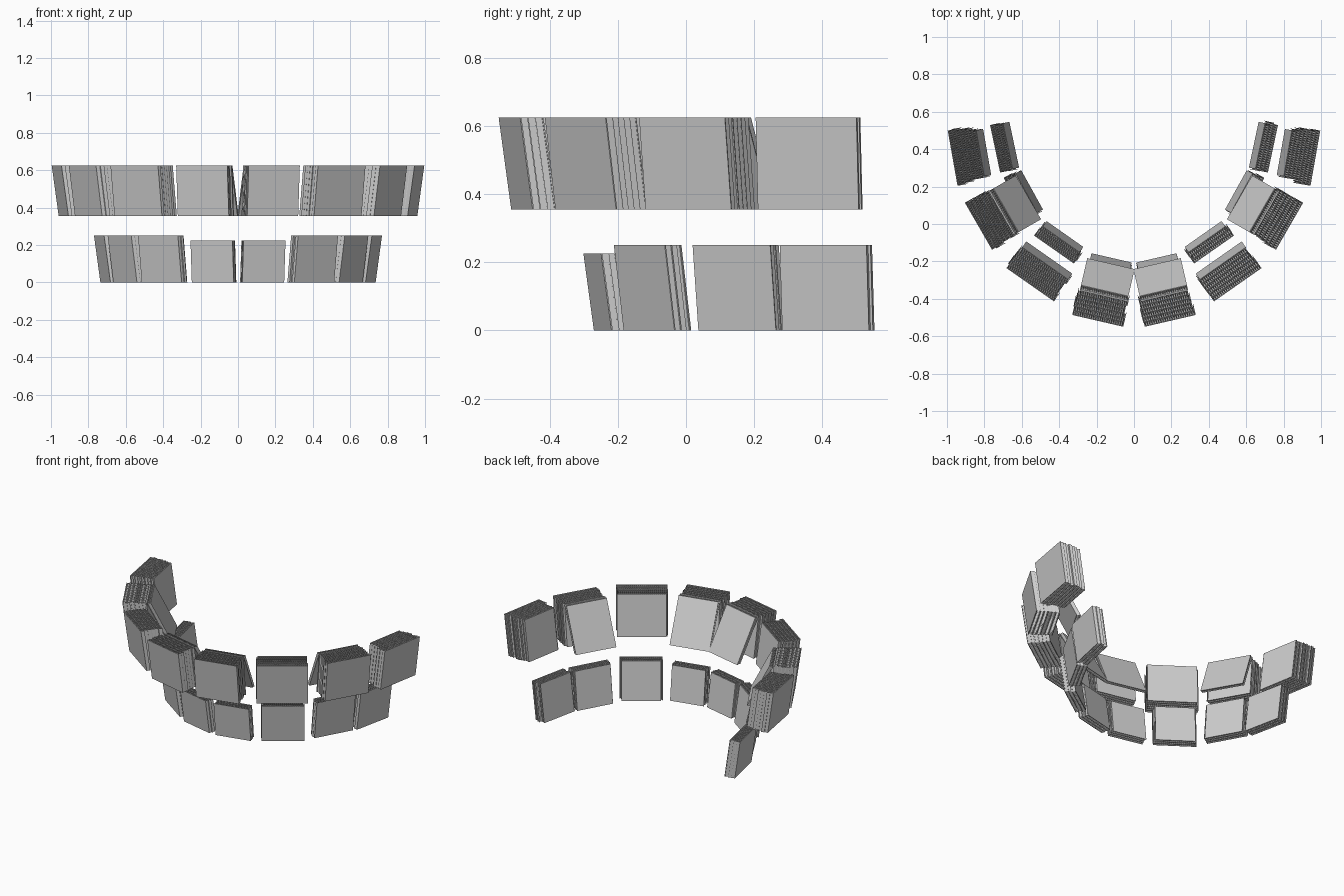
import bpy, bmesh, math, random

if "Cube" in bpy.data.objects:
    bpy.data.objects.remove(bpy.data.objects["Cube"])

random.seed(4)
LEAN = 0.14          # outward lean per unit of height
LINER = 0.004        # thickness of the flat sheets
PITCH = 0.012        # flute spacing
LAYER = 0.023        # target thickness of one corrugated layer


class Block:
    """Leaning stack of corrugated sheets, placed by its outer top edge."""

    def __init__(self, name, side, x, y, angle, length, depth, z0, z1, taper, tilt):
        self.bm = bmesh.new()
        self.side, self.x, self.y = side, x, y
        a = math.radians(angle)
        self.t = (math.cos(a), math.sin(a))
        self.n = (-math.sin(a), math.cos(a))     # points inward
        self.z0, self.z1 = z0, z1
        layers = max(2, round(depth / LAYER))
        self.stack(0, depth, layers, length, length - taper, 0)
        if tilt:
            # inner panel whose foot swings away from the stack
            self.stack(depth, depth + 0.026, 1, length - taper, length - taper, tilt)
        bmesh.ops.recalc_face_normals(self.bm, faces=self.bm.faces)
        me = bpy.data.meshes.new(name)
        self.bm.to_mesh(me)
        self.bm.free()
        bpy.context.collection.objects.link(bpy.data.objects.new(name, me))

    def stack(self, d0, d1, layers, len0, len1, tilt):
        step = (d1 - d0 - LINER) / layers
        for i in range(layers + 1):
            d = d0 + i * step
            h = (len0 + (len1 - len0) * i / layers) / 2
            j = 0 if i in (0, layers) else random.uniform(-0.009, 0.009)
            self.slab(-h + j, h + j, d, d + LINER, tilt)
            if i < layers:
                self.flutes(-h + j, h + j, d + LINER, d + step, tilt)

    def vert(self, u, d, top, tilt):
        z = self.z1 if top else self.z0
        if not top:
            d += LEAN * (self.z1 - self.z0) + tilt
        return self.bm.verts.new((
            self.side * (self.x + u * self.t[0] + d * self.n[0]),
            self.y + u * self.t[1] + d * self.n[1], z))

    # flat sheet
    def slab(self, u0, u1, d0, d1, tilt):
        pts = [(u0, d0), (u1, d0), (u1, d1), (u0, d1)]
        lo = [self.vert(u, d, False, tilt) for u, d in pts]
        hi = [self.vert(u, d, True, tilt) for u, d in pts]
        self.bm.faces.new(lo)
        self.bm.faces.new(hi[::-1])
        for i in range(4):
            k = (i + 1) % 4
            self.bm.faces.new((lo[i], hi[i], hi[k], lo[k]))

    # zigzag core with upright flutes
    def flutes(self, u0, u1, d0, d1, tilt):
        count = round((u1 - u0) / PITCH) * 2
        prev = None
        for i in range(count + 1):
            u = u0 + (u1 - u0) * i / count
            d = d0 if i % 2 else d1
            cur = (self.vert(u, d, False, tilt), self.vert(u, d, True, tilt))
            if prev:
                self.bm.faces.new((prev[0], cur[0], cur[1], prev[1]))
            prev = cur


# x, y of outer top edge, angle, length, depth, bottom, top, taper, panel tilt
upper = [
    (0.194, -0.518, 13, 0.28, 0.140, 0.355, 0.625, 0.02, 0.11),
    (0.555, -0.325, 35, 0.31, 0.140, 0.355, 0.625, 0.01, 0),
    (0.832, -0.012, 60, 0.29, 0.145, 0.355, 0.625, 0.02, 0.10),
    (0.970, 0.352, 80, 0.30, 0.150, 0.355, 0.625, 0.05, 0),
]
lower = [
    (0.142, -0.275, 13, 0.23, 0.065, 0, 0.225, 0.01, 0),
    (0.428, -0.137, 35, 0.26, 0.067, 0, 0.25, 0.02, 0),
    (0.634, 0.133, 61, 0.26, 0.067, 0, 0.25, 0.02, 0),
    (0.743, 0.402, 78, 0.26, 0.070, 0, 0.25, 0.01, 0),
]

# two curved rows, mirrored left and right
for row, blocks in (("upper", upper), ("lower", lower)):
    for i, b in enumerate(blocks, 1):
        for side, label in ((1, "right"), (-1, "left")):
            Block(f"{row}_{label}_block_{i}", side, *b)
